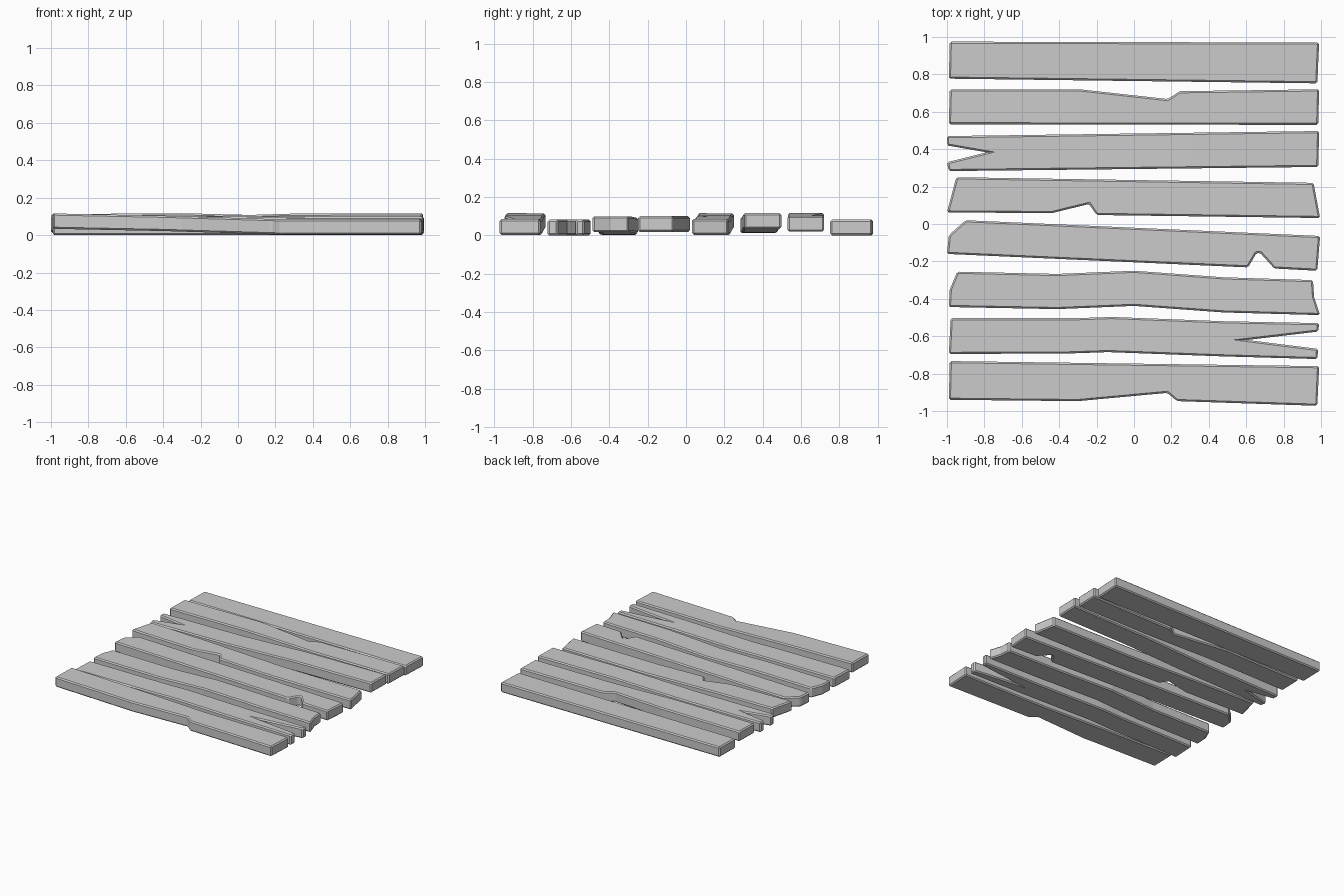
import bpy, bmesh

if "Cube" in bpy.data.objects:
    bpy.data.objects.remove(bpy.data.objects["Cube"])

THICK = 0.082


def lerp_profile(profile, x):
    """Underside height of a warped plank at x."""
    if x <= profile[0][0]:
        return profile[0][1]
    for (x0, z0), (x1, z1) in zip(profile, profile[1:]):
        if x <= x1:
            return z0 + (z1 - z0) * (x - x0) / (x1 - x0)
    return profile[-1][1]


def plank(name, outline, warp):
    """Extrude a top-view outline, cut it at the warp knots and bend it in z."""
    bm = bmesh.new()
    face = bm.faces.new([bm.verts.new((x, y, 0)) for x, y in outline])
    ext = bmesh.ops.extrude_face_region(bm, geom=[face])
    for v in ext["geom"]:
        if isinstance(v, bmesh.types.BMVert):
            v.co.z = THICK
    for x, _ in warp[1:-1]:
        bmesh.ops.bisect_plane(bm, geom=bm.verts[:] + bm.edges[:] + bm.faces[:],
                               plane_co=(x, 0, 0), plane_no=(1, 0, 0))
    for v in bm.verts:
        v.co.z += lerp_profile(warp, v.co.x)
    bmesh.ops.recalc_face_normals(bm, faces=bm.faces[:])
    mesh = bpy.data.meshes.new(name)
    bm.to_mesh(mesh)
    bm.free()
    ob = bpy.data.objects.new(name, mesh)
    bpy.context.collection.objects.link(ob)
    # worn edges
    bev = ob.modifiers.new("worn_edges", "BEVEL")
    bev.width = 0.009
    bev.segments = 1
    bev.limit_method = "ANGLE"
    bev.angle_limit = 0.6
    return ob


FLAT = [(-1, 0), (1, 0)]
LIFTED_LEFT = [(-1, 0.034), (-0.4, 0.022), (0.22, 0.003), (1, 0.003)]

# back plank, plain
plank("plank_back", [(-.985, .975), (.99, .97), (.98, .752), (-.99, .777)], FLAT)

# plank with a chipped rear edge
plank("plank_chipped_rear",
      [(-.985, .72), (-.29, .72), (.18, .668), (.245, .71), (.99, .72),
       (.985, .53), (-.99, .533)],
      [(-1, .03), (-.3, .035), (.3, .02), (1, .02)])

# plank split at the left end
plank("plank_split_left",
      [(-1, .47), (.99, .497), (.985, .305), (-.99, .283), (-1, .33),
       (-.787, .383), (-1, .42)],
      [(-1, .012), (-.3, .015), (.3, .033), (1, .034)])

# plank with a chipped front edge
plank("plank_chipped_front",
      [(-.95, .25), (.96, .22), (.995, .032), (-.2, .048), (-.24, .107),
       (-.44, .058), (-1, .062)], LIFTED_LEFT)

# slanted plank with a V notch
plank("plank_notched",
      [(-.90, .02), (.995, -.064), (.98, -.25), (.75, -.238), (.675, -.155),
       (.655, -.155), (.61, -.232), (-1, -.16), (-.99, -.06)],
      [(-1, .018), (1, .018)])

# wavy plank with a broken right end
plank("plank_wavy",
      [(-.945, -.255), (-.41, -.267), (0, -.25), (.48, -.285), (.957, -.30),
       (.963, -.39), (.995, -.487), (.48, -.473), (0, -.438), (-.41, -.455),
       (-.99, -.444), (-.985, -.35)],
      [(-1, .003), (-.3, .005), (.4, .017), (1, .017)])

# plank split at the right end
plank("plank_split_right",
      [(-.98, -.503), (-.29, -.503), (-.12, -.497), (.48, -.52), (.99, -.53),
       (.985, -.575), (.605, -.62), (.985, -.668), (.98, -.722), (.48, -.708),
       (-.14, -.685), (-.34, -.692), (-.99, -.695)], FLAT)

# front plank, chipped front edge and lifted left end
plank("plank_front",
      [(-.985, -.733), (.99, -.76), (.98, -.972), (.23, -.947), (.178, -.903),
       (-.3, -.947), (-.99, -.94)], LIFTED_LEFT)
